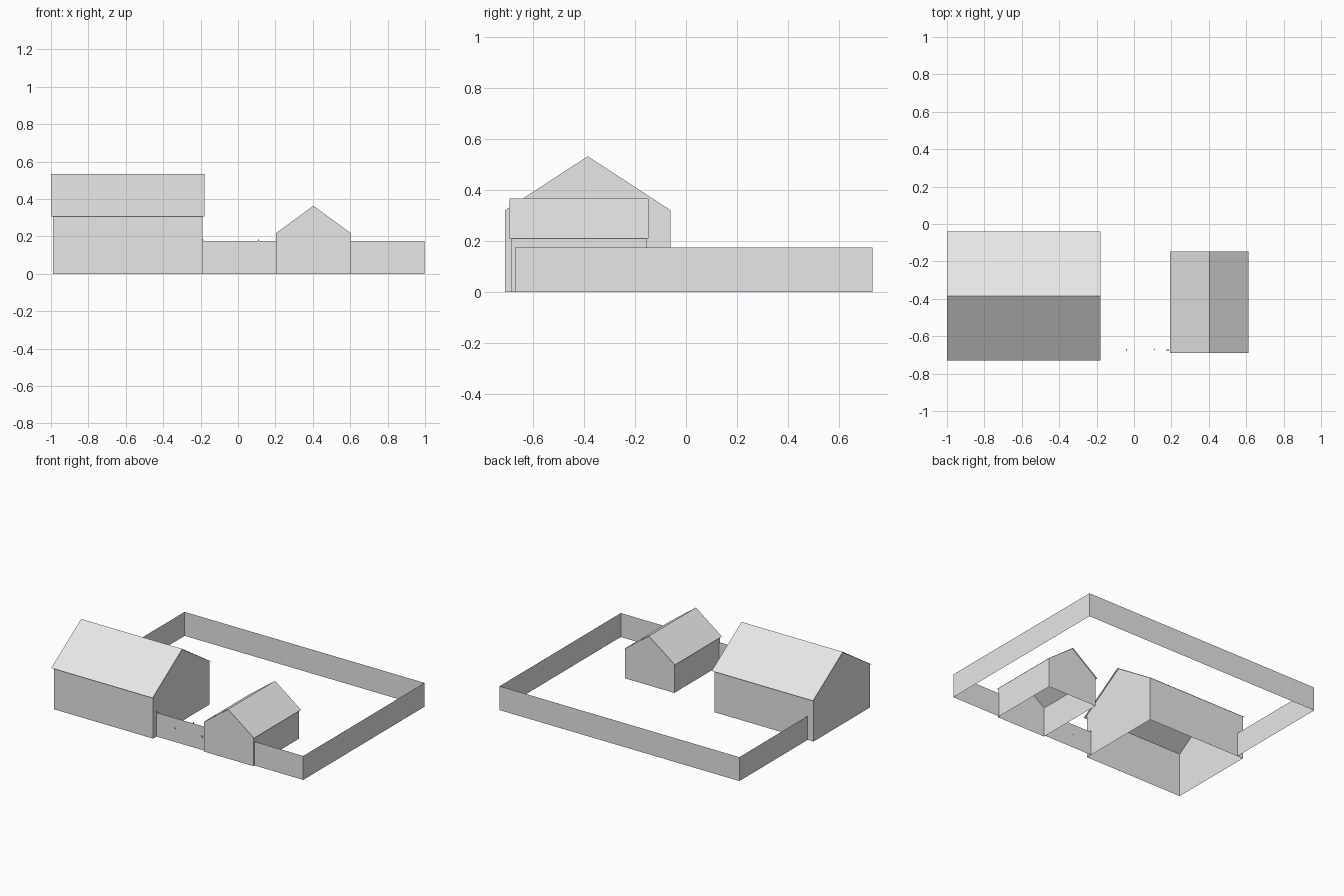
import bpy
from mathutils import Matrix, Vector

cube = bpy.data.objects.get("Cube")
if cube:
    bpy.data.objects.remove(cube, do_unlink=True)

grey = bpy.data.materials.new("plain grey")
grey.use_nodes = True
grey.diffuse_color = (0.8, 0.8, 0.8, 1)
grey.node_tree.nodes["Principled BSDF"].inputs["Base Color"].default_value = (0.8, 0.8, 0.8, 1)


def add_mesh(name, verts, faces):
    mesh = bpy.data.meshes.new(name)
    mesh.from_pydata(verts, [], faces)
    mesh.materials.append(grey)
    obj = bpy.data.objects.new(name, mesh)
    bpy.context.collection.objects.link(obj)
    return obj


def house(name, centre, turn, wall, roof, eave, ridge):
    """Open-bottomed gabled shell; the ridge runs along local y.
    wall and roof are (half width, half length)."""
    place = Matrix.Translation(Vector((*centre, 0))) @ Matrix.Rotation(turn, 4, 'Z')
    slope = (ridge - eave) / roof[0]
    w, length = wall
    top = ridge - slope * w

    # Walls with pointed gable ends
    section = [(-w, 0), (-w, top), (0, ridge - 0.002), (w, top), (w, 0)]
    verts = [(x, y, z) for y in (-length, length) for x, z in section]
    walls = add_mesh(name + "_walls", verts,
                     [(4, 3, 2, 1, 0), (5, 6, 7, 8, 9), (0, 1, 6, 5), (3, 4, 9, 8)])
    walls.matrix_world = place

    # Thin roof sheet with overhanging eaves
    r, length = roof
    section = [(-r, eave), (0, ridge), (r, eave)]
    verts = [(x, y, z) for y in (-length, length) for x, z in section]
    sheet = add_mesh(name + "_roof", verts, [(0, 1, 4, 3), (1, 2, 5, 4)])
    sheet.matrix_world = place


def fence(name, path, height=0.175):
    """Thin upright wall following a ground path."""
    n = len(path)
    verts = [(x, y, z) for z in (0, height) for x, y in path]
    add_mesh(name, verts, [(i, i + 1, n + i + 1, n + i) for i in range(n - 1)])


def block(name, centre, size):
    bpy.ops.mesh.primitive_cube_add(size=1, location=centre)
    obj = bpy.context.object
    obj.name = name
    obj.scale = size
    obj.data.materials.append(grey)


# Buildings
house("main_house", (-0.59, -0.385), 1.570796, (0.325, 0.4), (0.345, 0.41), 0.307, 0.534)
house("small_house", (0.403, -0.419), 0, (0.2, 0.264), (0.21, 0.272), 0.21, 0.366)

# Boundary walls: one around the yard, one between the houses
fence("yard_wall", [(0.603, -0.67), (0.997, -0.67), (0.997, 0.73), (-0.943, 0.73), (-0.943, -0.06)])
fence("gate_wall", [(-0.19, -0.67), (0.203, -0.67)])

# Small gate fittings
block("gate_latch", (0.11, -0.67, 0.178), (0.006, 0.006, 0.012))
block("gate_handle", (0.18, -0.674, 0.1), (0.012, 0.008, 0.008))
block("gate_hinge", (-0.04, -0.672, 0.1), (0.006, 0.006, 0.008))
block("gate_stop", (-0.187, -0.67, 0.178), (0.006, 0.006, 0.012))
